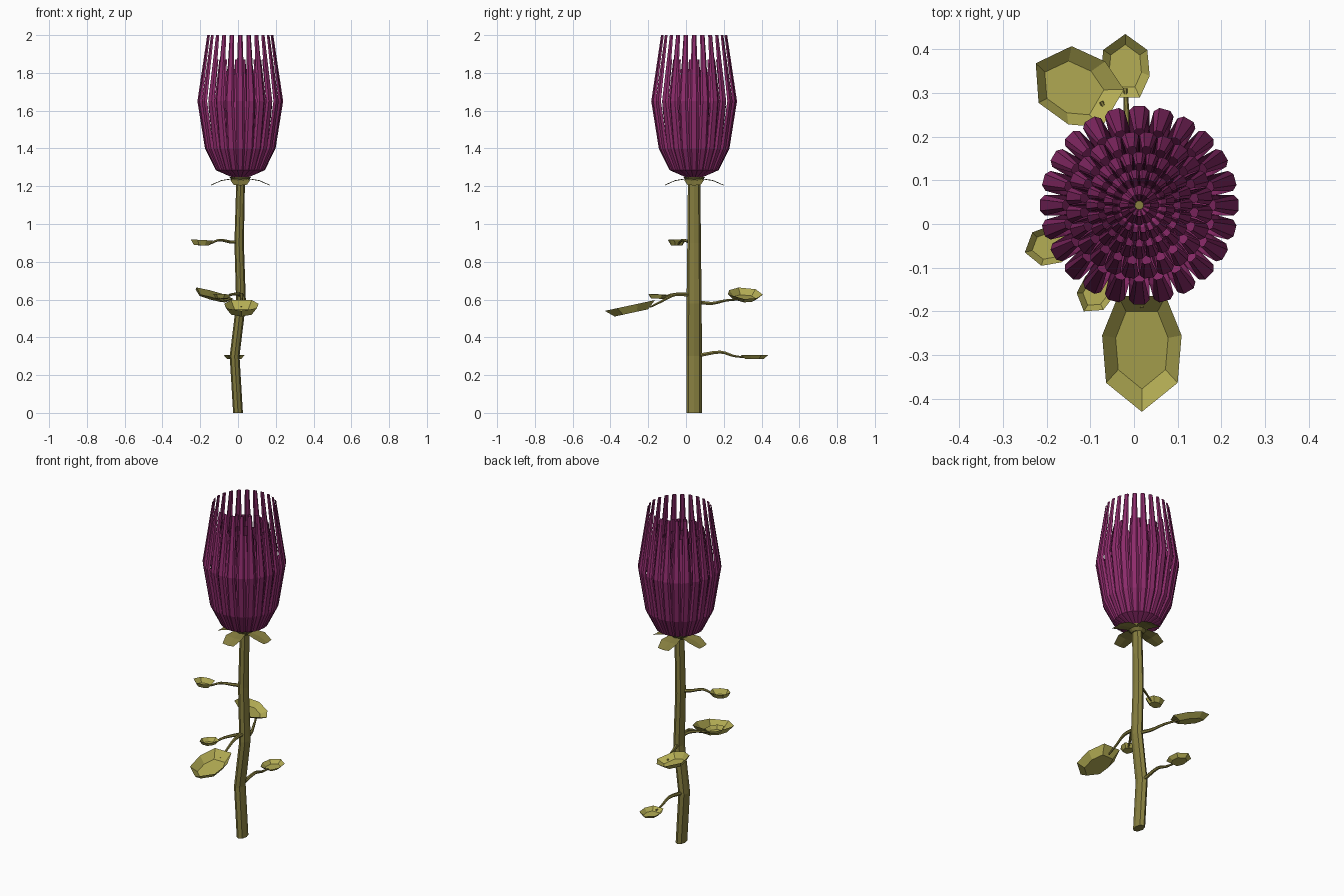
import bpy, bmesh, math
from mathutils import Vector

if "Cube" in bpy.data.objects:
    bpy.data.objects.remove(bpy.data.objects["Cube"])


def material(name, rgb):
    m = bpy.data.materials.new(name)
    m.diffuse_color = (*rgb, 1)
    m.use_nodes = True
    m.node_tree.nodes["Principled BSDF"].inputs["Base Color"].default_value = m.diffuse_color
    return m


PETAL = material("petal_purple", (0.27, 0.025, 0.15))
LEAF = material("leaf_olive", (0.46, 0.42, 0.09))
STEM = material("stem_olive", (0.24, 0.21, 0.05))
CX, CY = 0.012, 0.043          # flower axis


def finish(name, bm, mat):
    bmesh.ops.recalc_face_normals(bm, faces=bm.faces)
    me = bpy.data.meshes.new(name)
    bm.to_mesh(me)
    bm.free()
    me.materials.append(mat)
    ob = bpy.data.objects.new(name, me)
    bpy.context.collection.objects.link(ob)
    return ob


def bridge(bm, a, b, closed=True):
    n = len(a)
    for i in range(n if closed else n - 1):
        j = (i + 1) % n
        bm.faces.new((a[i], a[j], b[j], b[i]))


def smooth_path(pts, steps=3):
    # Catmull-Rom resampling of a few control points
    p = [Vector(q) for q in pts]
    p = [2 * p[0] - p[1]] + p + [2 * p[-1] - p[-2]]
    out = []
    for i in range(1, len(p) - 2):
        for k in range(steps):
            t = k / steps
            out.append(0.5 * (2 * p[i] + (p[i + 1] - p[i - 1]) * t
                       + (2 * p[i - 1] - 5 * p[i] + 4 * p[i + 1] - p[i + 2]) * t ** 2
                       + (3 * p[i] - p[i - 1] - 3 * p[i + 1] + p[i + 2]) * t ** 3))
    return out + [p[-2]]


# Stem: flattened octagon following a gently bent path
bm = bmesh.new()
rings = []
for x, z, rx, ry in ((0, 0, .026, .041), (-.018, .3, .026, .041), (.016, .58, .026, .04),
                     (.006, .9, .025, .036), (.014, 1.235, .023, .033)):
    rings.append([bm.verts.new((x + rx * math.cos(i * math.pi / 4),
                                CY + ry * math.sin(i * math.pi / 4), z)) for i in range(8)])
for a, b in zip(rings, rings[1:]):
    bridge(bm, a, b)
bm.faces.new(rings[0])
bm.faces.new(rings[-1])
finish("stem", bm, STEM)


# Leaf stalks: thin tapered tubes
def stalk(name, pts):
    path = smooth_path(pts)
    bm = bmesh.new()
    rings = []
    for i, p in enumerate(path):
        d = (path[min(i + 1, len(path) - 1)] - path[max(i - 1, 0)]).normalized()
        s = d.cross(Vector((0, 0, 1))).normalized()
        u = s.cross(d)
        r = 0.011 - 0.006 * i / (len(path) - 1)
        rings.append([bm.verts.new(p + r * (s * math.cos(a) + u * math.sin(a)))
                      for a in (k * math.pi / 3 for k in range(6))])
    for a, b in zip(rings, rings[1:]):
        bridge(bm, a, b)
    bm.faces.new(rings[0])
    bm.faces.new(rings[-1])
    finish(name, bm, STEM)


# Leaves: seven-sided shallow dishes with a flat floor
def leaf(name, base, tip, half_w, depth, roll=0.0):
    base, tip = Vector(base), Vector(tip)
    d = tip - base
    s = d.cross(Vector((0, 0, 1))).normalized()
    s = (s + Vector((0, 0, roll))).normalized()
    up = s.cross(d).normalized()
    side = ((0, .47), (.34, 1), (.75, .9))
    outline = [(t, w) for t, w in side] + [(1, 0)] + [(t, -w) for t, w in reversed(side)]
    outline[0], outline[-1] = (0, .6), (0, -.6)
    bm = bmesh.new()
    rim = [bm.verts.new(base + d * t + s * w * half_w) for t, w in outline]
    floor = [bm.verts.new(base + d * (.5 + (t - .5) * .67) + s * w * half_w * .66 - up * depth)
             for t, w in outline]
    bridge(bm, rim, floor)
    bm.faces.new(floor)
    finish(name, bm, LEAF)


leaves = {
    "front": ((.018, -.165, .597), (.018, -.43, .54), .091, .04, 0,
              ((.016, .02, .625), (.02, -.06, .625), (.018, -.13, .59), (.018, -.19, .56))),
    "back_left": ((-.048, .265, .615), (-.225, .368, .655), .086, .03, -.25,
                  ((.012, .07, .585), (-.01, .14, .58), (-.04, .21, .595), (-.075, .28, .60))),
    "low_back": ((-.02, .29, .306), (-.02, .435, .306), .056, .02, 0,
                 ((-.016, .07, .305), (-.015, .18, .322), (-.017, .25, .302), (-.02, .31, .294))),
    "high_left": ((-.14, -.035, .912), (-.25, -.065, .918), .044, .028, 0,
                  ((.0, .04, .905), (-.04, .02, .905), (-.1, -.02, .915), (-.155, -.04, .892))),
    "small_front": ((-.058, -.11, .625), (-.115, -.2, .63), .04, .022, 0,
                    ((.014, .03, .62), (-.0, -.02, .63), (-.04, -.08, .625), (-.066, -.125, .608))),
}
for key, (base, tip, w, depth, roll, path) in leaves.items():
    leaf(key + "_leaf", base, tip, w, depth, roll)
    stalk(key + "_stalk", path)

# Sepals: four drooping blades under the flower
bm = bmesh.new()
for k in range(4):
    a = k * math.pi / 2
    out = Vector((math.cos(a), math.sin(a), 0))
    s = Vector((-math.sin(a), math.cos(a), 0))
    rows = []
    for r, z, w in ((0, 1.232, .02), (.05, 1.24, .04), (.1, 1.232, .052), (.155, 1.208, .036)):
        c = Vector((CX, CY, z)) + out * r
        rows.append([bm.verts.new(c - s * w), bm.verts.new(c - Vector((0, 0, .004))),
                     bm.verts.new(c + s * w)])
    for p, q in zip(rows, rows[1:]):
        bridge(bm, p, q, False)
finish("sepals", bm, STEM)

# Receptacle joining stem and petals
bm = bmesh.new()
bmesh.ops.create_cone(bm, cap_ends=True, segments=12, radius1=.03, radius2=.06, depth=.03)
bmesh.ops.translate(bm, verts=bm.verts, vec=(CX, CY, 1.235))
finish("receptacle", bm, STEM)


# Petals: rings of upright troughs; profile rows are (radius, height, half width)
def petal_ring(name, count, profile, phase=0.0):
    bm = bmesh.new()
    for k in range(count):
        a = 2 * math.pi * (k + phase) / count
        out = Vector((math.cos(a), math.sin(a), 0))
        s = Vector((-math.sin(a), math.cos(a), 0))
        rows = []
        for r, z, w in profile:
            c = Vector((CX, CY, z)) + out * r
            rows.append([bm.verts.new(c + s * w * f - out * w * g)
                         for f, g in ((-1, .45), (-.55, 0), (.55, 0), (1, .45))])
        for p, q in zip(rows, rows[1:]):
            bridge(bm, p, q, False)
    finish(name, bm, PETAL)


petal_ring("outer_petals", 24, ((.02, 1.237, .004), (.13, 1.285, .018), (.187, 1.4, .024),
                                (.227, 1.65, .0235), (.175, 2.0, .012)))
petal_ring("second_petals", 24, ((.02, 1.25, .004), (.1, 1.295, .015), (.145, 1.42, .02),
                                 (.168, 1.62, .02), (.135, 1.87, .011)), .5)
petal_ring("third_petals", 24, ((.02, 1.26, .004), (.075, 1.3, .011), (.108, 1.42, .015),
                                (.122, 1.6, .015), (.095, 1.82, .009)))
petal_ring("fourth_petals", 20, ((.015, 1.26, .004), (.05, 1.3, .009), (.072, 1.42, .012),
                                 (.082, 1.58, .012), (.062, 1.75, .007)), .5)
petal_ring("heart_petals", 12, ((.01, 1.26, .003), (.025, 1.3, .007), (.04, 1.42, .011),
                                (.045, 1.55, .011), (.025, 1.68, .006)))
